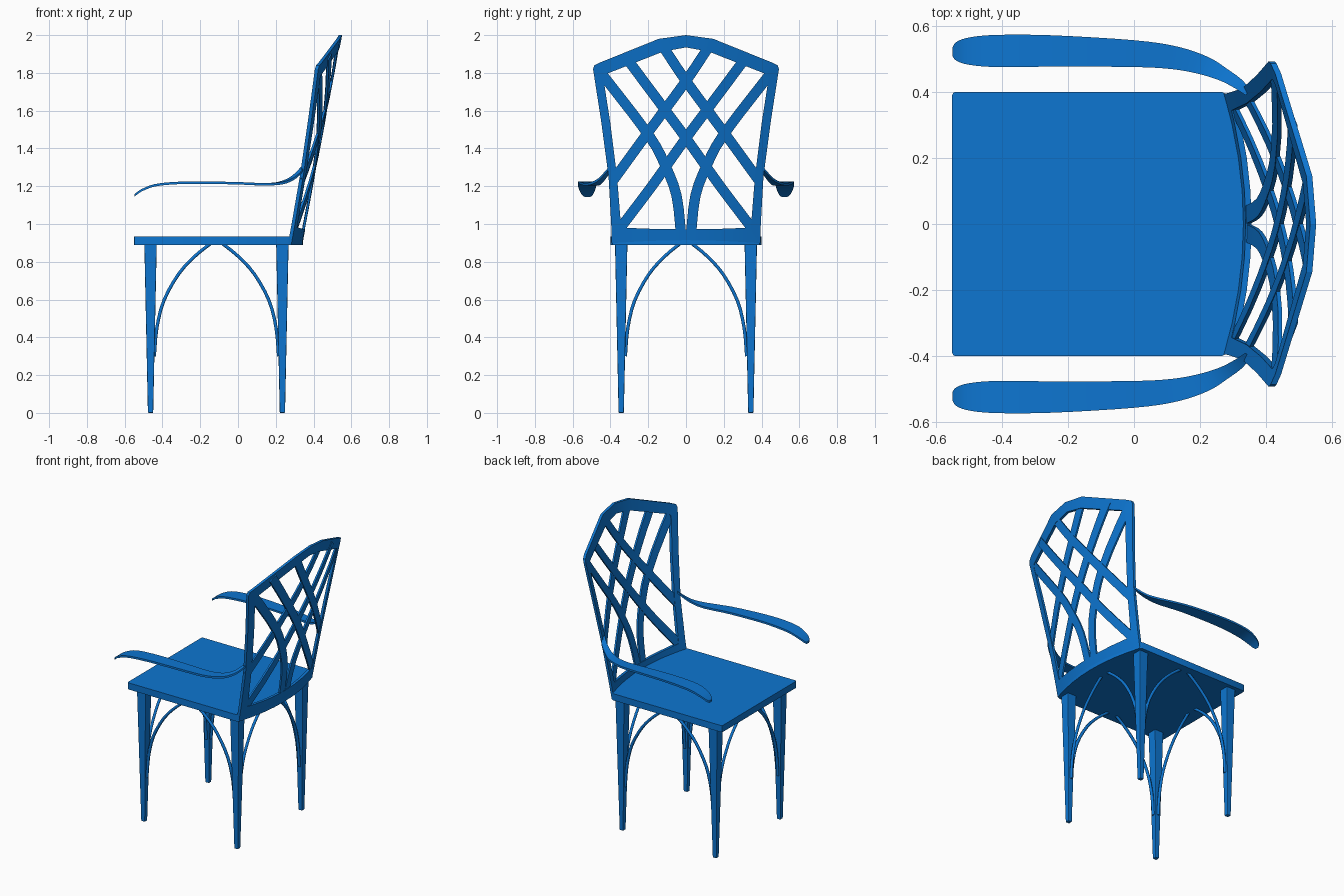
import bpy, bmesh
from mathutils import Vector

if "Cube" in bpy.data.objects:
    bpy.data.objects.remove(bpy.data.objects["Cube"])

# Blue paint shared by every part
paint = bpy.data.materials.new("blue_paint")
paint.diffuse_color = (0.004, 0.18, 0.64, 1)
paint.use_nodes = True
paint.node_tree.nodes["Principled BSDF"].inputs["Base Color"].default_value = paint.diffuse_color


def finish(bm, name, bevel=0.0, smooth=None):
    bmesh.ops.recalc_face_normals(bm, faces=bm.faces)
    me = bpy.data.meshes.new(name)
    bm.to_mesh(me)
    bm.free()
    me.materials.append(paint)
    ob = bpy.data.objects.new(name, me)
    bpy.context.collection.objects.link(ob)
    if bevel:
        m = ob.modifiers.new("Bevel", 'BEVEL')
        m.width, m.segments = bevel, 2
    if smooth:
        bpy.ops.object.select_all(action='DESELECT')
        bpy.context.view_layer.objects.active = ob
        ob.select_set(True)
        bpy.ops.object.shade_smooth_by_angle(angle=smooth)
    return ob


def spline(pts, n):
    """Catmull-Rom resampling of tuples of any length."""
    P = [pts[0]] + list(pts) + [pts[-1]]
    out = []
    for i in range(1, len(P) - 2):
        for s in range(n):
            t = s / n
            out.append(tuple(
                0.5 * (2 * b + (c - a) * t + (2 * a - 5 * b + 4 * c - d) * t * t
                       + (3 * b - a - 3 * c + d) * t ** 3)
                for a, b, c, d in zip(*P[i - 1:i + 3])))
    return out + [tuple(pts[-1])]


def ribbon(name, left, right, offset, closed=False, smooth=0.5):
    """Solid strip between two edge lines, thickened along offset."""
    bm = bmesh.new()
    off = Vector(offset)
    rings = [[bm.verts.new(v) for v in (Vector(l), Vector(r), Vector(r) + off, Vector(l) + off)]
             for l, r in zip(left, right)]
    n = len(rings)
    for i in range(n if closed else n - 1):
        a, b = rings[i], rings[(i + 1) % n]
        for k in range(4):
            bm.faces.new((a[k], a[(k + 1) % 4], b[(k + 1) % 4], b[k]))
    if not closed:
        bm.faces.new(rings[0])
        bm.faces.new(rings[-1])
    return finish(bm, name, smooth=smooth)


def on_back(y, z, depth=0.0):
    """Point on the leaning, curved backrest surface."""
    return Vector((0.33 + 0.19 * (z - 0.93) - 0.38 * y * y + depth, y, z))


# Seat: flat board with a bowed rear edge
side = [(-0.55, 0.39), (-0.547, 0.397), (-0.54, 0.4), (0.265, 0.4)]
arc = [(0.345 - 0.4 * y * y, y) for y in (0.39, 0.3, 0.2, 0.1, 0)]
half = side + arc
outline = half + [(x, -y) for x, y in reversed(half[:-1])]
bm = bmesh.new()
face = bm.faces.new([bm.verts.new((x, y, 0.89)) for x, y in outline])
ext = bmesh.ops.extrude_face_region(bm, geom=[face])
bmesh.ops.translate(bm, vec=(0, 0, 0.045),
                    verts=[v for v in ext['geom'] if isinstance(v, bmesh.types.BMVert)])
finish(bm, "seat", smooth=0.5)

# Legs and the thin arched braces springing from each one
brace_profile = spline([(0, 0.3), (0.045, 0.45), (0.17, 0.595), (0.43, 0.735),
                        (0.72, 0.83), (1, 0.897)], 3)


def brace(name, start, end):
    cu = bpy.data.curves.new(name, 'CURVE')
    cu.dimensions = '3D'
    cu.bevel_depth, cu.bevel_resolution = 0.01, 1
    cu.use_fill_caps = True
    cu.materials.append(paint)
    sp = cu.splines.new('POLY')
    sp.points.add(len(brace_profile) - 1)
    for p, (u, z) in zip(sp.points, brace_profile):
        p.co = (start[0] + (end[0] - start[0]) * u, start[1] + (end[1] - start[1]) * u, z, 1)
    bpy.context.collection.objects.link(bpy.data.objects.new(name, cu))


for row, lx in (("front", -0.463), ("rear", 0.235)):
    for hand, s in (("left", 1), ("right", -1)):
        ly = 0.343 * s
        bm = bmesh.new()
        bmesh.ops.create_cube(bm, size=1)
        for v in bm.verts:
            r = 0.033 if v.co.z > 0 else 0.014
            v.co = (lx + r * (1 if v.co.x > 0 else -1), ly + r * (1 if v.co.y > 0 else -1),
                    0.9 if v.co.z > 0 else 0)
        finish(bm, f"{row}_leg_{hand}", bevel=0.004)
        d = 1 if row == "front" else -1
        brace(f"{row}_side_brace_{hand}", (lx + 0.02 * d, ly), (-0.114 - 0.03 * d, ly))
        brace(f"{row}_cross_brace_{hand}", (lx, ly - 0.022 * s), (lx, 0.03 * s))

# Backrest frame: closed band around the leaning panel
outer = [(0, 0.9), (0.1, 0.9), (0.2, 0.9), (0.3, 0.9), (0.393, 0.9), (0.396, 1.0), (0.41, 1.25),
         (0.45, 1.55), (0.492, 1.82), (0.486, 1.84), (0.455, 1.855), (0.145, 1.98), (0, 2.0)]
inner = [(0, 0.972), (0.1, 0.973), (0.2, 0.975), (0.3, 0.979), (0.343, 0.982), (0.345, 1.0),
         (0.365, 1.25), (0.4, 1.53), (0.438, 1.775), (0.435, 1.785), (0.42, 1.795),
         (0.12, 1.913), (0, 1.935)]


def full(pts):
    return [on_back(y, z) for y, z in pts + [(-y, z) for y, z in reversed(pts[1:-1])]]


ribbon("backrest_frame", full(outer), full(inner), (0.018, 0, 0), closed=True, smooth=0.2)

# Lattice slats, mirrored left and right
slats = [[(-0.45, 1.80), (-0.2, 1.475), (-0.11, 1.31), (-0.05, 1.15), (-0.027, 0.95)],
         [(-0.32, 1.885), (-0.16, 1.67), (0, 1.455), (0.17, 1.215), (0.355, 0.97)],
         [(-0.115, 1.93), (0, 1.757), (0.19, 1.5), (0.39, 1.225)]]
for i, pts in enumerate(slats):
    path = [Vector(p) for p in spline(pts, 3)]
    for hand, s in (("left", 1), ("right", -1)):
        edges = ([], [])
        for j, p in enumerate(path):
            t = (path[min(j + 1, len(path) - 1)] - path[max(j - 1, 0)]).normalized()
            nrm = Vector((-t.y, t.x)) * 0.027
            for e, q in zip(edges, (p + nrm, p - nrm)):
                e.append(on_back(q.x * s, q.y, 0.003 + 0.001 * s))
        ribbon(f"lattice_slat_{i + 1}_{hand}", *edges, (0.012, 0, 0))

# Armrests: (inner x, inner y, outer x, outer y, z) stations from tip to post
stations = [(-0.549, 0.508, -0.549, 0.535, 1.155), (-0.537, 0.494, -0.537, 0.551, 1.167),
            (-0.5, 0.482, -0.5, 0.564, 1.19), (-0.42, 0.475, -0.42, 0.572, 1.215),
            (-0.25, 0.476, -0.25, 0.571, 1.226), (0, 0.475, 0, 0.556, 1.222),
            (0.12, 0.468, 0.13, 0.537, 1.217), (0.2, 0.453, 0.225, 0.505, 1.221),
            (0.26, 0.434, 0.285, 0.467, 1.24), (0.305, 0.411, 0.328, 0.435, 1.272),
            (0.337, 0.39, 0.352, 0.404, 1.308)]
arm = spline(stations, 4)
for hand, s in (("left", 1), ("right", -1)):
    ribbon(f"armrest_{hand}", [(a[0], a[1] * s, a[4]) for a in arm],
           [(a[2], a[3] * s, a[4]) for a in arm], (0, 0, -0.013))
